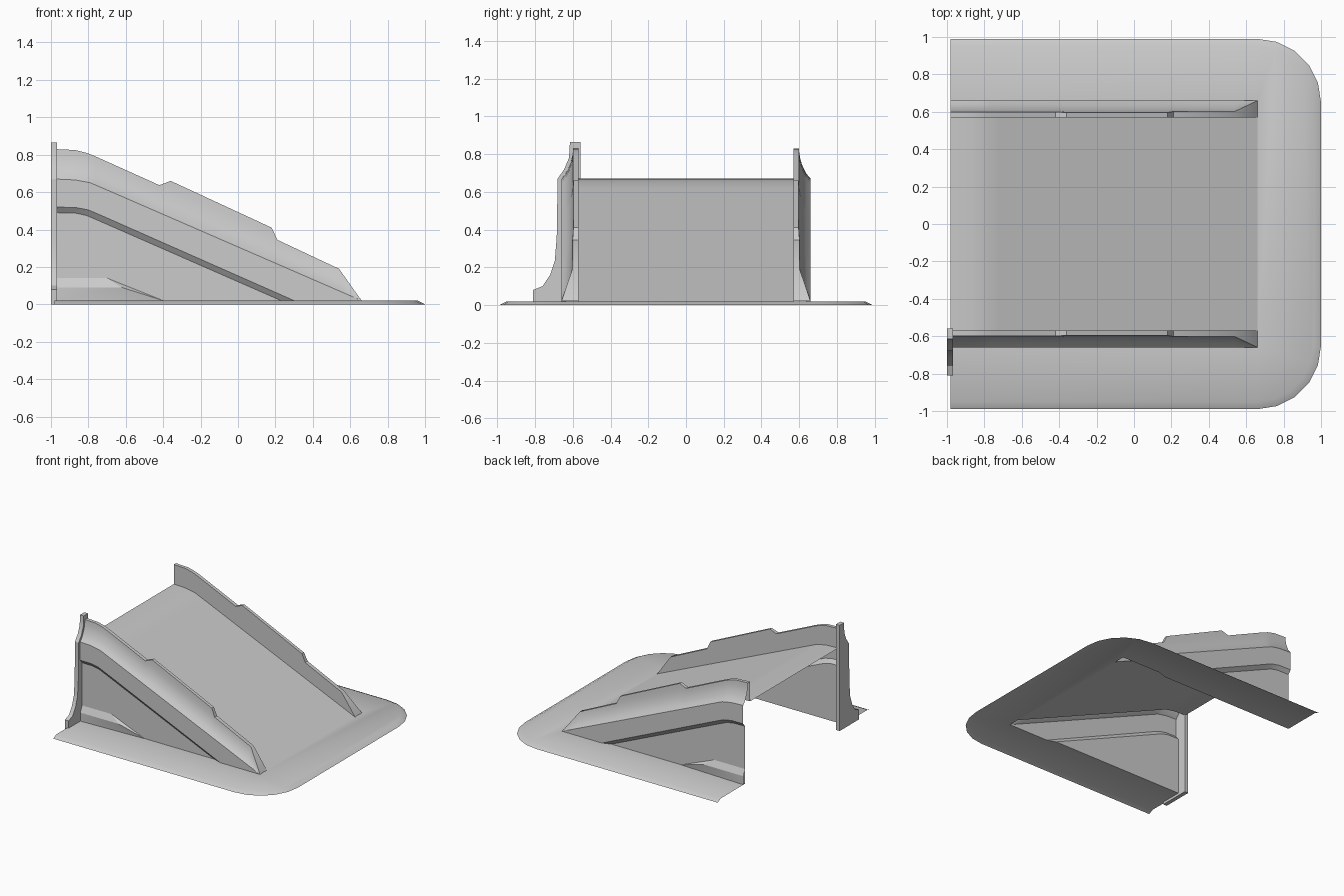
import bpy, bmesh, math
from mathutils import Vector

if "Cube" in bpy.data.objects:
    bpy.data.objects.remove(bpy.data.objects["Cube"])

X0, FLOOR = -0.98, 0.02
BASE = [(X0, .67), (-.87, .665), (-.79, .65), (-.72, .62), (.66, .02)]
TOP = [(X0, .83), (-.87, .825), (-.81, .81), (-.76, .79), (-.42, .637), (-.36, .66),
       (.18, .41), (.21, .345), (.54, .19), (.66, .021)]
STEP_HI = [(X0, .52), (-.87, .518), (-.80, .505), (-.73, .475), (.30, FLOOR)]
STEP_LO = [(X0, .49), (-.87, .488), (-.81, .475), (-.74, .445), (.23, FLOOR)]
FLARE = [(0, .66), (.025, .638), (.06, .620), (.09, .609), (.12, .602), (.16, .598), (.22, .594)]
PANEL_Y, WALL_Y, INNER_Y = .66, .635, .57


def interp(pts, x):
    for (a, u), (b, v) in zip(pts, pts[1:]):
        if x <= b:
            return u + (v - u) * (x - a) / (b - a)
    return pts[-1][1]


def make(name, faces, facing=None, mirror=False, angle=30):
    """Mesh from lists of corner points, normals turned towards 'facing'."""
    bm = bmesh.new()
    for f in faces:
        bm.faces.new([bm.verts.new(p) for p in f])
    bmesh.ops.remove_doubles(bm, verts=bm.verts, dist=.0003)
    bmesh.ops.recalc_face_normals(bm, faces=bm.faces)
    if facing:
        d = Vector(facing)
        if sum(f.normal.dot(d) * f.calc_area() for f in bm.faces) < 0:
            bmesh.ops.reverse_faces(bm, faces=bm.faces)
    me = bpy.data.meshes.new(name)
    bm.to_mesh(me)
    bm.free()
    ob = bpy.data.objects.new(name, me)
    bpy.context.collection.objects.link(ob)
    bpy.context.view_layer.objects.active = ob
    ob.select_set(True)
    bpy.ops.object.shade_smooth_by_angle(angle=math.radians(angle))
    ob.select_set(False)
    if mirror:
        m = ob.modifiers.new("Mirror", 'MIRROR')
        m.use_axis = (False, True, False)
        m.use_mirror_merge = False
    return ob


def strip(a, b):
    return [(a[i], a[i + 1], b[i + 1], b[i]) for i in range(len(a) - 1)]


def at_y(pts, y):
    return [(x, y, z) for x, z in pts]


# base plate: sloped rim and flat top, open under the ramp
def outline(inset, z):
    r = .34 - inset
    arc = [(.66 + r * math.sin(i * math.pi / 10), .65 + r * math.cos(i * math.pi / 10), z)
           for i in range(6)]
    half = [(X0, .99 - inset, z)] + arc
    return half + [(x, -y, z) for x, y, z in reversed(half)]


outer, inner = outline(0, 0), outline(.04, FLOOR)
hole = [(X0, WALL_Y, FLOOR), (.23, WALL_Y, FLOOR), (.30, PANEL_Y, FLOOR), (.66, PANEL_Y, FLOOR)]
edge = hole + [(x, -y, z) for x, y, z in reversed(hole)]
side = [inner[0], inner[1]] + list(reversed(hole))
front = inner[1:-1] + [edge[4], edge[3]]
other = [inner[-2], inner[-1]] + [edge[7], edge[6], edge[5], edge[4]]
make("base_plate", strip(outer, inner) + [side, front, other], (0, 0, 1))

# ramp deck
make("ramp_deck", strip(at_y(BASE, INNER_Y), at_y(BASE, -INNER_Y)), (0, 0, 1))

# side rails: flared outside, flat top, upright inside
sections = []
for x in sorted({p[0] for p in BASE + TOP}):
    b = interp(BASE, x)
    h = interp(TOP, x) - b
    sec = [(x, interp(FLARE, h * k / 6), b + h * k / 6) for k in range(7)]
    sections.append(sec + [(x, INNER_Y, b + h), (x, INNER_Y, b)])
rail = []
for s, t in zip(sections, sections[1:]):
    rail += strip(s, t)
make("side_rail", rail, (0, 0, 1), True)

# side walls: upper band, undercut step, recessed lower wall
wall = [at_y(BASE, PANEL_Y) + at_y(reversed(STEP_HI), PANEL_Y)]
wall += strip(at_y(STEP_HI, PANEL_Y), at_y(STEP_LO, WALL_Y))
wall.append(at_y(STEP_LO, WALL_Y) + [(X0, WALL_Y, FLOOR)])
make("side_wall", wall, (0, 1, 0), True)

# low ledge at the foot of each wall
a, b = (X0, WALL_Y, .14), (-.70, WALL_Y, .14)
c, d = (-.62, .658, .09), (X0, .658, .09)
e, f = (-.40, WALL_Y + .002, FLOOR), (X0, .658, FLOOR)
make("wall_ledge", [(a, b, c, d), (d, c, f), (c, e, f), (b, e, c)], (0, 1, 0), True, 15)

# end post with spreading foot
prof = [(-.56, 0), (-.81, 0), (-.81, .08), (-.76, .10), (-.72, .16), (-.695, .235), (-.685, .36),
        (-.68, .67), (-.645, .72), (-.62, .78), (-.615, .865), (-.56, .865)]
p0 = [(-1, y, z) for y, z in prof]
p1 = [(-.967, y, z) for y, z in prof]
make("end_post", [p0, p1] + strip(p0 + p0[:1], p1 + p1[:1]))
